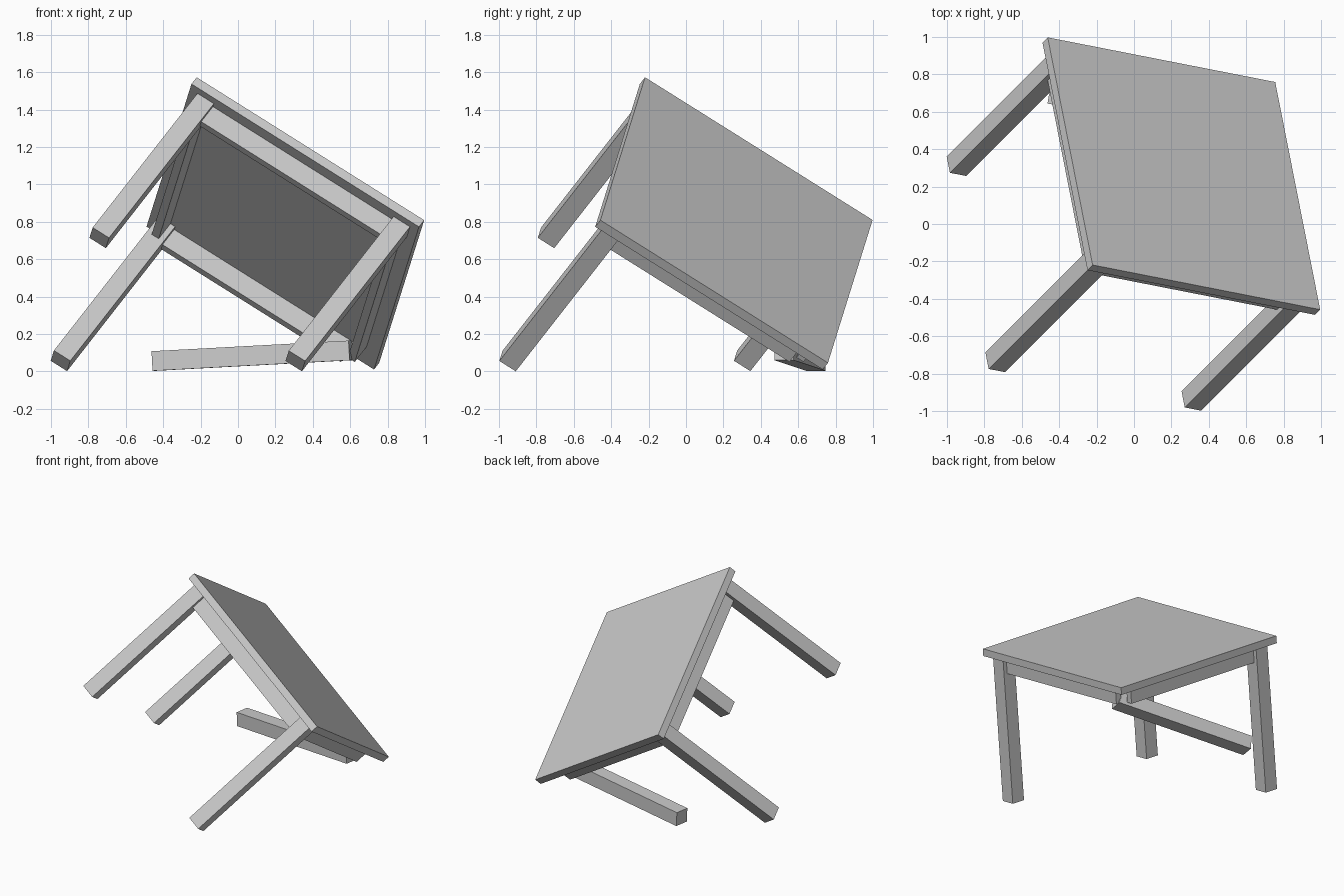
import bpy, bmesh, math
from mathutils import Matrix, Vector

cube = bpy.data.objects.get("Cube")
if cube:
    bpy.data.objects.remove(cube, do_unlink=True)

grey = bpy.data.materials.new("plain_grey")
grey.use_nodes = True
colour = (0.6, 0.6, 0.6, 1)
grey.diffuse_color = colour
grey.node_tree.nodes["Principled BSDF"].inputs["Base Color"].default_value = colour


def frame(origin, x_dir, y_dir):
    """Square frame from an origin and two directions."""
    x = Vector(x_dir).normalized()
    z = x.cross(Vector(y_dir)).normalized()
    y = z.cross(x)
    m = Matrix((x, y, z)).transposed().to_4x4()
    m.translation = origin
    return m


def box(name, low, high, placement):
    """Box between two opposite corners, given in a local frame."""
    low, high = Vector(low), Vector(high)
    bm = bmesh.new()
    bmesh.ops.create_cube(bm, size=1)
    bmesh.ops.scale(bm, vec=high - low, verts=bm.verts)
    bmesh.ops.translate(bm, vec=(low + high) / 2, verts=bm.verts)
    mesh = bpy.data.meshes.new(name)
    bm.to_mesh(mesh)
    bm.free()
    mesh.materials.append(grey)
    obj = bpy.data.objects.new(name, mesh)
    obj.matrix_world = placement
    bpy.context.collection.objects.link(obj)


# Tipped table frame: origin at the middle of the upper surface
table = frame((0.267, 0.27, 0.809), (0.836, -0.164, -0.525), (-0.164, 0.836, -0.525))

HALF, THICK = 0.728, 0.053          # table top
LEG_OUT, LEG, FOOT = 0.68, 0.105, -1.122
LEG_IN = LEG_OUT - LEG
RAIL_OUT, RAIL, RAIL_H = 0.65, 0.045, 0.12

box("table_top", (-HALF, -HALF, -THICK), (HALF, HALF, 0), table)

# Three standing legs
for name, sx, sy in (("near_leg", -1, -1), ("left_leg", 1, -1), ("right_leg", -1, 1)):
    x = sorted((sx * LEG_IN, sx * LEG_OUT))
    y = sorted((sy * LEG_IN, sy * LEG_OUT))
    box(name, (x[0], y[0], FOOT), (x[1], y[1], -THICK), table)

# Four rails under the top, one per side
for i, name in enumerate(("front_rail", "left_rail", "back_rail", "right_rail")):
    box(name, (-LEG_IN, -RAIL_OUT, -THICK - RAIL_H), (LEG_IN, -RAIL_OUT + RAIL, -THICK),
        table @ Matrix.Rotation(i * math.pi / 2, 4, "Z"))

# Fallen leg lying on the ground
fallen = frame((-0.457, 0.643, 0.003), (0.985, -0.16, 0.053), (0.16, 0.985, 0))
box("fallen_leg", (0, 0, 0), (-FOOT - THICK, LEG, LEG), fallen)
